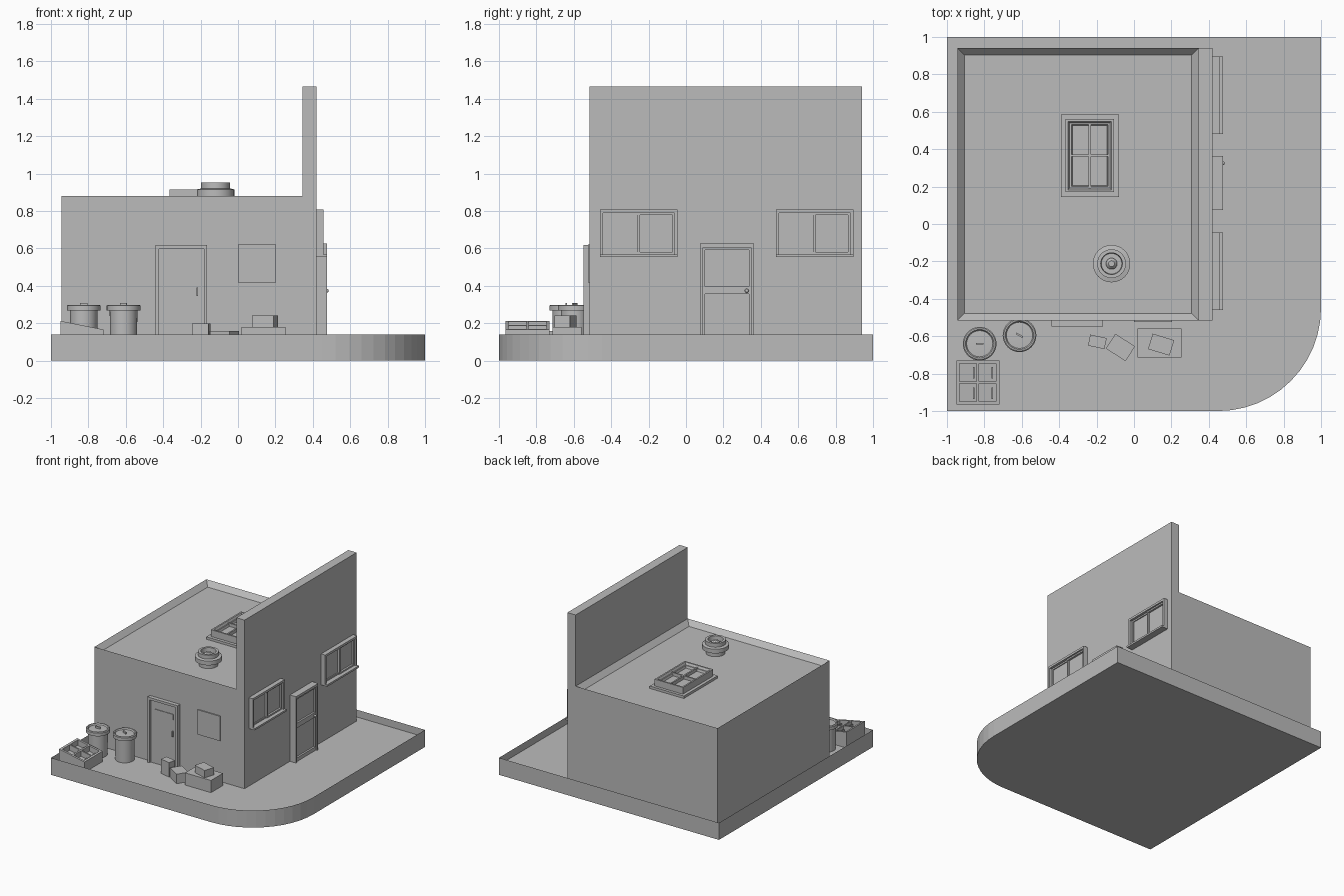
import bpy, bmesh, math
from mathutils import Matrix, Vector

if "Cube" in bpy.data.objects:
    bpy.data.objects.remove(bpy.data.objects["Cube"])

grey = bpy.data.materials.new("plain grey")
grey.diffuse_color = (0.5, 0.5, 0.5, 1)
grey.use_nodes = True
grey.node_tree.nodes["Principled BSDF"].inputs["Base Color"].default_value = grey.diffuse_color
FLOOR, ROOF = 0.08, 0.84


def finish(name, bm, smooth=False):
    me = bpy.data.meshes.new(name)
    bm.to_mesh(me)
    bm.free()
    me.materials.append(grey)
    ob = bpy.data.objects.new(name, me)
    bpy.context.collection.objects.link(ob)
    if smooth:
        bpy.ops.object.select_all(action='DESELECT')
        ob.select_set(True)
        bpy.context.view_layer.objects.active = ob
        bpy.ops.object.shade_smooth_by_angle(angle=math.radians(35))
    return ob


def add_box(bm, x0, x1, y0, y1, z0, z1, rot=0):
    c = Vector(((x0 + x1) / 2, (y0 + y1) / 2, (z0 + z1) / 2))
    m = Matrix.Translation(c) @ Matrix.Rotation(math.radians(rot), 4, 'Z') @ Matrix.Diagonal((x1 - x0, y1 - y0, z1 - z0, 1))
    return bmesh.ops.create_cube(bm, size=1, matrix=m)['verts']


def boxes(name, *specs):
    bm = bmesh.new()
    for s in specs:
        add_box(bm, *s)
    return finish(name, bm)


def lathe(name, x, y, profile, n=32):
    """Revolve an (r, z) profile that starts and ends on the axis."""
    bm = bmesh.new()
    rings = []
    for r, z in profile:
        if r == 0:
            rings.append([bm.verts.new((x, y, z))])
        else:
            rings.append([bm.verts.new((x + r * math.cos(i * math.tau / n), y + r * math.sin(i * math.tau / n), z))
                          for i in range(n)])
    for a, b in zip(rings, rings[1:]):
        for i in range(n):
            q = [a[i % len(a)], a[(i + 1) % n % len(a)], b[(i + 1) % n % len(b)], b[i % len(b)]]
            bm.faces.new(list(dict.fromkeys(q)))
    bmesh.ops.recalc_face_normals(bm, faces=bm.faces)
    return finish(name, bm, True)


# ground slab: thin upright rim around a sunken floor, one rounded corner
outline = [(1, 1), (-1, 1), (-1, -1)]
R = 0.55
for i in range(13):
    a = -math.pi / 2 + i * math.pi / 24
    outline.append((1 - R + R * math.cos(a), -1 + R + R * math.sin(a)))
bm = bmesh.new()
low, top, mid = [[bm.verts.new((x, y, z)) for x, y in outline] for z in (0, 0.14, FLOOR)]
bm.faces.new(low[::-1])
bm.faces.new(mid)
for i in range(len(outline)):
    j = (i + 1) % len(outline)
    bm.faces.new((low[i], low[j], top[j], top[i]))
finish("ground_slab", bm)

# building body with a recessed roof
bm = bmesh.new()
add_box(bm, -0.945, 0.345, -0.515, 0.94, FLOOR, 0.88)
roof = [f for f in bm.faces if f.normal.z > 0.9]
bmesh.ops.inset_region(bm, faces=roof, thickness=0.053)
bmesh.ops.translate(bm, verts=roof[0].verts, vec=(0, 0, ROOF - 0.88))
finish("building_body", bm)
boxes("tall_front_wall", (0.345, 0.42, -0.515, 0.94, FLOOR, 1.465))


# skylight: flange, tapered curb, glass and glazing bars
boxes("skylight_flange", (-0.39, -0.08, 0.145, 0.585, ROOF, 0.86))
bm = bmesh.new()
add_box(bm, -0.365, -0.108, 0.17, 0.562, 0.86, 0.915)
lid = [f for f in bm.faces if f.normal.z > 0.9]
for t, dz in ((0.018, 0), (0.012, -0.018), (0.012, 0), (0.008, -0.018)):
    bmesh.ops.inset_region(bm, faces=lid, thickness=t)
    bmesh.ops.translate(bm, verts=lid[0].verts, vec=(0, 0, dz))
finish("skylight_frame", bm)
boxes("skylight_bars", (-0.242, -0.23, 0.19, 0.54, 0.879, 0.905), (-0.345, -0.128, 0.36, 0.372, 0.879, 0.905))

# roof vent with a flange and an open top
lathe("roof_vent", -0.12, -0.212, [(0, ROOF), (0.072, ROOF), (0.072, 0.88), (0.1, 0.88), (0.1, 0.915),
      (0.077, 0.92), (0.077, 0.952), (0.058, 0.952), (0.055, 0.915), (0.03, 0.915), (0.03, 0.93),
      (0.016, 0.945), (0, 0.945)])

# side door on the front (-y) face
F = -0.515
boxes("front_door_frame", (-0.44, -0.422, -0.547, F, FLOOR, 0.617), (-0.183, -0.165, -0.547, F, FLOOR, 0.617),
      (-0.422, -0.183, -0.547, F, 0.597, 0.617))
boxes("front_door_panel", (-0.422, -0.183, -0.53, F, FLOOR, 0.597))
boxes("front_door_slot", (-0.382, -0.216, -0.535, -0.53, 0.483, 0.527))
boxes("front_door_handle", (-0.222, -0.213, -0.545, -0.53, 0.345, 0.39))
boxes("wall_board", (0, 0.203, -0.524, F, 0.417, 0.62))


# two sliding windows on the right face
W = 0.42
for k, y in enumerate((-0.46, 0.48)):
    e, m = y + 0.415, y + 0.2075
    boxes(f"window_frame_{k}", (W, 0.457, y, y + 0.016, 0.568, 0.808), (W, 0.457, e - 0.016, e, 0.568, 0.808),
          (W, 0.457, y + 0.016, e - 0.016, 0.79, 0.808), (W, 0.475, y, e, 0.553, 0.568))
    boxes(f"window_glass_{k}", (W, 0.428, y + 0.016, e - 0.016, 0.568, 0.79))
    for s, a, b in ((0, y + 0.016, m + 0.006), (1, m - 0.006, e - 0.016)):
        x = 0.436 + 0.008 * s
        boxes(f"window_sash_{k}_{s}", (W, x, a, a + 0.012, 0.568, 0.79), (W, x, b - 0.012, b, 0.568, 0.79),
              (W, x, a, b, 0.568, 0.58), (W, x, a, b, 0.778, 0.79))

# main door on the right face, upper and lower panels recessed
boxes("main_door_frame", (W, 0.475, 0.075, 0.09, FLOOR, 0.625), (W, 0.475, 0.348, 0.363, FLOOR, 0.625),
      (W, 0.475, 0.09, 0.348, 0.605, 0.625))
boxes("main_door_leaf", (W, 0.45, 0.09, 0.348, FLOOR, 0.605))
boxes("main_door_rails", (W, 0.465, 0.09, 0.102, FLOOR, 0.605), (W, 0.465, 0.336, 0.348, FLOOR, 0.605),
      (W, 0.465, 0.102, 0.336, 0.355, 0.395), (W, 0.465, 0.102, 0.336, 0.59, 0.605),
      (W, 0.465, 0.102, 0.336, FLOOR, 0.11))
bm = bmesh.new()
bmesh.ops.create_uvsphere(bm, u_segments=12, v_segments=8, radius=0.011, matrix=Matrix.Translation((0.474, 0.325, 0.373)))
finish("main_door_knob", bm, True)

# two lidded bins
for k, (x, y) in enumerate(((-0.825, -0.64), (-0.612, -0.595))):
    lathe(f"bin_{k}", x, y, [(0, FLOOR), (0.072, FLOOR), (0.074, 0.267), (0.09, 0.267), (0.09, 0.293),
          (0.084, 0.298), (0.076, 0.298), (0.07, 0.288), (0, 0.292)])
    boxes(f"bin_handle_{k}", (x - 0.02, x + 0.02, y - 0.005, y + 0.005, 0.285, 0.307, -30 * k))

# sloped crate with four compartments
X0, X1, Y0, Y1 = -0.95, -0.72, -0.965, -0.73


def sloped(bm, x0, x1, y0, y1, z0=FLOOR, drop=0.0):
    for v in add_box(bm, x0, x1, y0, y1, 0, 1):
        if v.co.z < 0.5:
            v.co.z = z0
        else:
            v.co.z = 0.212 - drop - (v.co.x - X0) * 0.2


bm = bmesh.new()
sloped(bm, X0, X1, Y0, Y1, drop=0.045)
for x, w in ((X0, 0.017), (-0.841, 0.012), (X1 - 0.017, 0.017)):
    sloped(bm, x, x + w, Y0, Y1)
for y, w in ((Y0, 0.017), (-0.8535, 0.012), (Y1 - 0.017, 0.017)):
    sloped(bm, X0, X1, y, y + w)
for x in (-0.862, -0.762):
    for y in (-0.935, -0.825):
        sloped(bm, x, x + 0.008, y, y + 0.06, drop=0.02)
finish("crate", bm)

# cardboard boxes
boxes("wide_box", (0.02, 0.255, -0.715, -0.56, FLOOR, 0.18))
boxes("top_box", (0.085, 0.205, -0.688, -0.602, 0.18, 0.24, -17))
boxes("low_box", (-0.135, -0.01, -0.707, -0.613, FLOOR, 0.158, -33))
boxes("small_box", (-0.241, -0.151, -0.66, -0.6, FLOOR, 0.198, -12))
